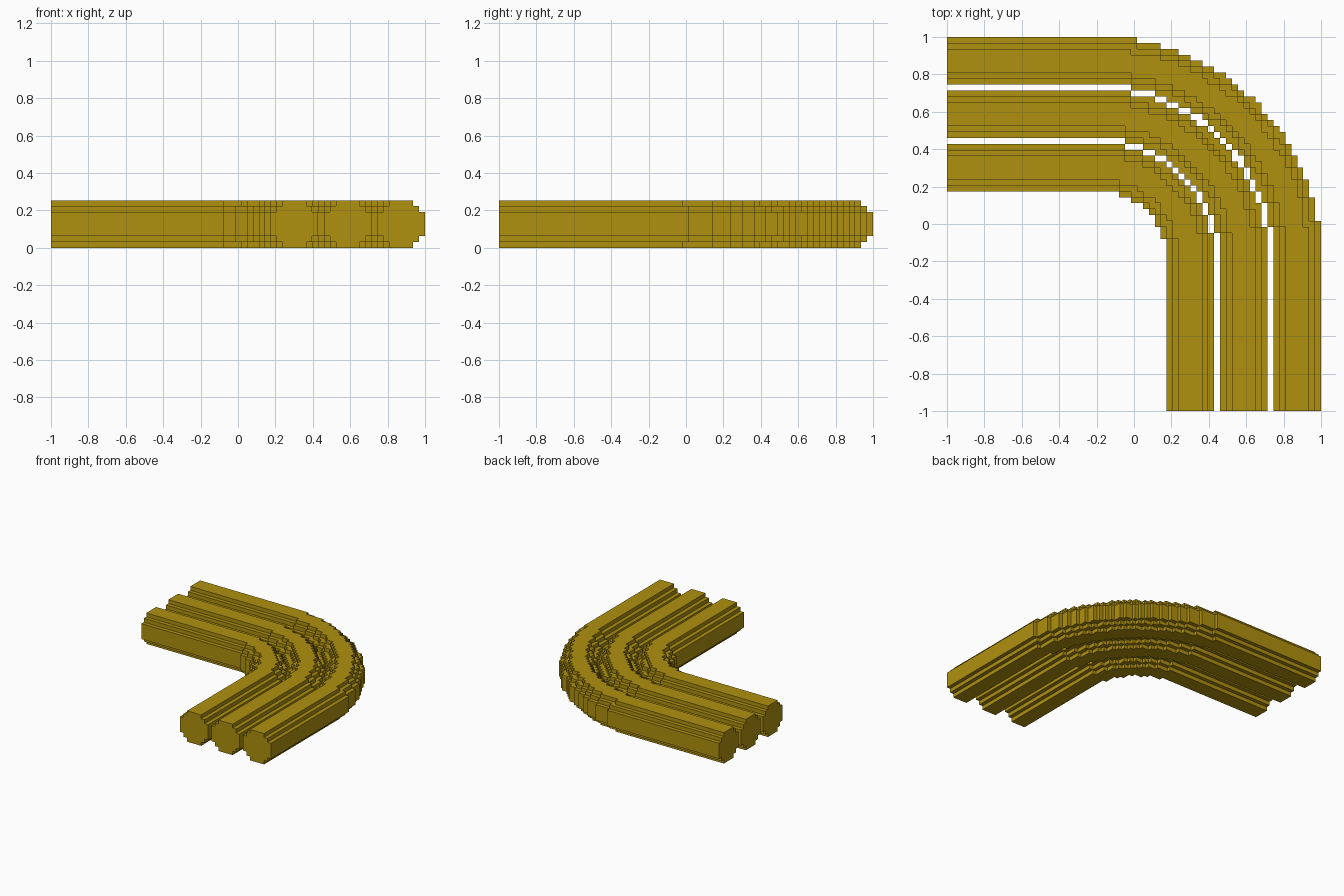
import bpy
import bmesh
import math
from mathutils import Vector

cube = bpy.data.objects.get("Cube")
if cube:
    bpy.data.objects.remove(cube, do_unlink=True)

CELLS = 63                      # blocks along each side
STEP = 2.0 / CELLS              # block size
HEIGHT = 8                      # blocks in pipe height and width
CENTRE = 25                     # block index of the bend's centre
INSET = [2, 1, 0, 0, 0, 0, 1, 2]  # stepped rounding of each layer

mat = bpy.data.materials.new("mustard yellow")
mat.use_nodes = True
colour = (0.43, 0.28, 0.0045, 1.0)
mat.diffuse_color = colour
bsdf = mat.node_tree.nodes["Principled BSDF"]
bsdf.inputs["Base Color"].default_value = colour
bsdf.inputs["Roughness"].default_value = 0.8


def filled(i, j, k, radius):
    """True if a block lies in the pipe: straight runs joined by a quarter bend."""
    if not (0 <= i < CELLS and 0 <= j < CELLS and 0 <= k < HEIGHT):
        return False
    d = math.hypot(max(i - CENTRE, 0), max(j - CENTRE, 0))
    return radius - 0.5 + INSET[k] <= d <= radius + HEIGHT - 0.5 - INSET[k]


def block_faces(cell, radius):
    """Yield corner loops for the exposed sides of one block."""
    for axis in range(3):
        for side in (0, 1):
            near = list(cell)
            near[axis] += 1 if side else -1
            if filled(*near, radius):
                continue
            u, v = (axis + 1) % 3, (axis + 2) % 3
            loop = []
            for du, dv in ((0, 0), (1, 0), (1, 1), (0, 1)):
                corner = list(cell)
                corner[axis] += side
                corner[u] += du
                corner[v] += dv
                loop.append(tuple(corner))
            yield loop if side else loop[::-1]


def make_pipe(name, radius):
    bm = bmesh.new()
    verts = {}

    def vert(c):
        if c not in verts:
            verts[c] = bm.verts.new(Vector(c) * STEP - Vector((1, 1, 0)))
        return verts[c]

    for i in range(CELLS):
        for j in range(CELLS):
            for k in range(HEIGHT):
                if filled(i, j, k, radius):
                    for loop in block_faces((i, j, k), radius):
                        bm.faces.new([vert(c) for c in loop])

    # Merge coplanar block sides into clean flat faces
    bmesh.ops.dissolve_limit(bm, angle_limit=0.01, verts=bm.verts[:], edges=bm.edges[:])
    mesh = bpy.data.meshes.new(name)
    bm.to_mesh(mesh)
    bm.free()
    mesh.materials.append(mat)
    obj = bpy.data.objects.new(name, mesh)
    bpy.context.collection.objects.link(obj)


# Three nested pipes, one block apart
for name, radius in (("inner_pipe", 12), ("middle_pipe", 21), ("outer_pipe", 30)):
    make_pipe(name, radius)
